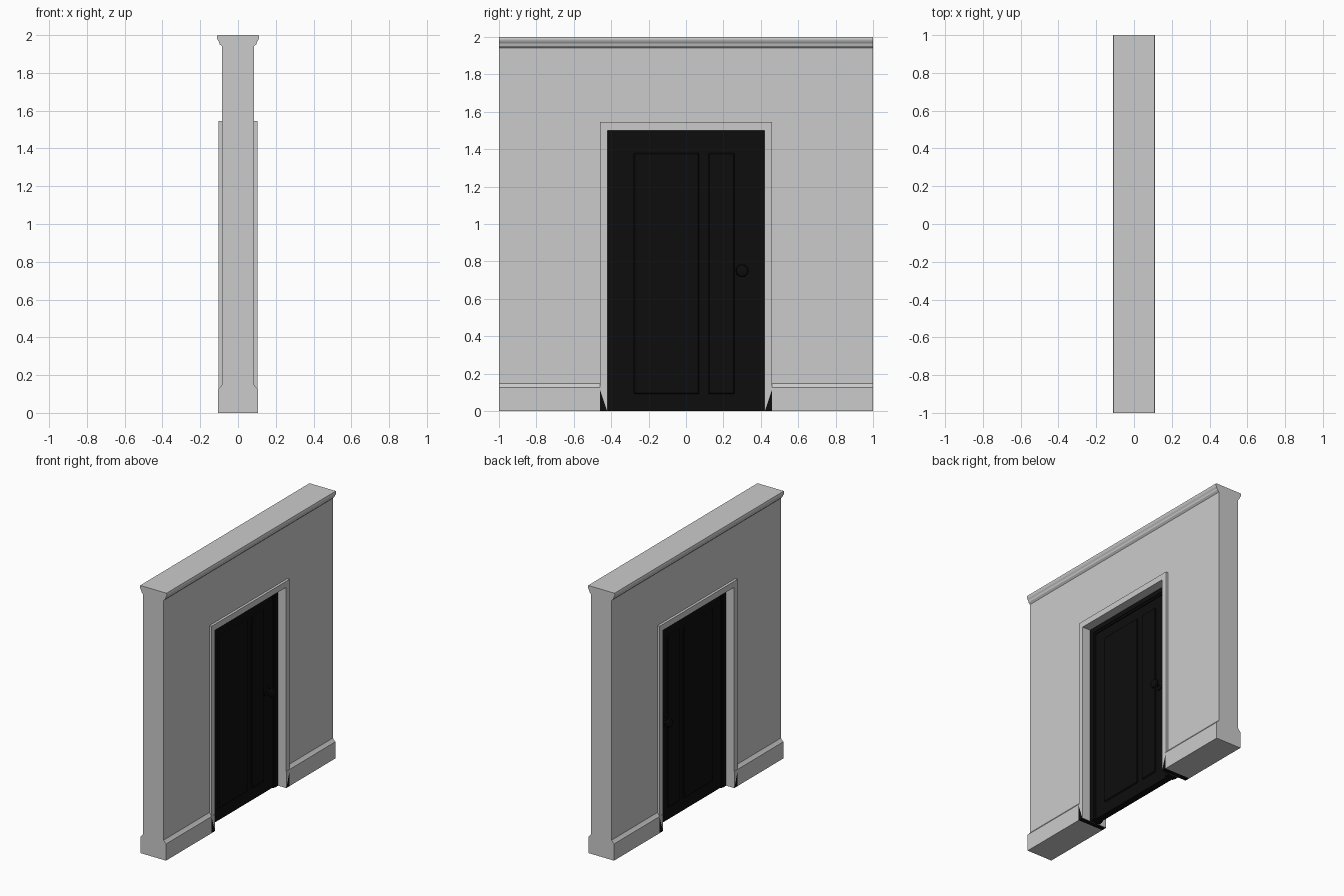
import bpy, bmesh, math
from mathutils import Matrix

if "Cube" in bpy.data.objects:
    bpy.data.objects.remove(bpy.data.objects["Cube"])

black = bpy.data.materials.new("black_paint")
black.diffuse_color = (0.004, 0.004, 0.004, 1)
black.use_nodes = True
black.node_tree.nodes["Principled BSDF"].inputs["Base Color"].default_value = black.diffuse_color


def make_object(name, bm, mat=None):
    bmesh.ops.recalc_face_normals(bm, faces=bm.faces)
    me = bpy.data.meshes.new(name)
    bm.to_mesh(me)
    bm.free()
    ob = bpy.data.objects.new(name, me)
    bpy.context.collection.objects.link(ob)
    if mat:
        me.materials.append(mat)
    return ob


def prism(name, pts, axis, a, b, mat=None):
    """Extrude a profile (other axis, z) along x or y from a to b."""
    bm = bmesh.new()
    place = (lambda p: (a, p[0], p[1])) if axis == 'x' else (lambda p: (p[0], a, p[1]))
    f = bm.faces.new([bm.verts.new(place(p)) for p in pts])
    ext = bmesh.ops.extrude_face_region(bm, geom=[f])
    vs = [v for v in ext["geom"] if isinstance(v, bmesh.types.BMVert)]
    d = (b - a, 0, 0) if axis == 'x' else (0, b - a, 0)
    bmesh.ops.translate(bm, verts=vs, vec=d)
    return make_object(name, bm, mat)


def rect(y0, y1, z0, z1):
    return [(y0, z0), (y1, z0), (y1, z1), (y0, z1)]


def portal(w_out, z_out, w_in, z_in):
    return [(-w_out, 0), (-w_out, z_out), (w_out, z_out), (w_out, 0),
            (w_in, 0), (w_in, z_in), (-w_in, z_in), (-w_in, 0)]


def boolean(ob, tool, op):
    m = ob.modifiers.new("bool", 'BOOLEAN')
    m.operation, m.object, m.solver = op, tool, 'EXACT'
    bpy.context.view_layer.objects.active = ob
    bpy.ops.object.modifier_apply(modifier=m.name)
    bpy.data.objects.remove(tool)


# wall with skirting and crown moulding in one profile
half = [(0.105, 0), (0.105, 0.125), (0.098, 0.132), (0.085, 0.148), (0.085, 1.94),
        (0.098, 1.953), (0.101, 1.965), (0.108, 1.975), (0.112, 1.987), (0.109, 2.0)]
wall = prism("wall", half + [(-x, z) for x, z in reversed(half)], 'y', -1, 1)

# door casing joined on, then the doorway cut
boolean(wall, prism("door_casing", rect(-0.46, 0.46, -0.05, 1.545), 'x', -0.104, 0.104), 'UNION')
boolean(wall, prism("doorway", rect(-0.42, 0.42, -0.1, 1.5), 'x', -0.3, 0.3), 'DIFFERENCE')
boolean(wall, prism("floor_trim", rect(-2, 2, -0.2, 0), 'x', -0.3, 0.3), 'DIFFERENCE')

# dark wedges at the feet of the casing
for s, side in ((1, "right"), (-1, "left")):
    tri = [(s * 0.46, 0), (s * 0.46, 0.115), (s * 0.422, 0)]
    boolean(wall, prism("wedge_cut", tri, 'x', -0.2, 0.2), 'DIFFERENCE')
    prism("casing_foot_" + side, tri, 'x', -0.105, 0.105, black)

# door frame, stop and leaf
prism("door_frame", portal(0.42, 1.5, 0.385, 1.465), 'x', -0.038, 0.038, black)
prism("door_stop", portal(0.385, 1.465, 0.37, 1.45), 'x', -0.033, 0.033, black)
prism("door_leaf", rect(-0.37, 0.37, 0, 1.45), 'x', -0.025, 0.025, black)

# bevelled raised panels on both faces
for y0, y1, label in ((-0.28, 0.07, "wide"), (0.12, 0.26, "narrow")):
    p = prism("door_panel_" + label, rect(y0, y1, 0.09, 1.38), 'x', -0.033, 0.033, black)
    b = p.modifiers.new("bevel", 'BEVEL')
    b.width, b.segments = 0.006, 1

# door knobs: lathed by stacking cones along x
knob = [(0.022, 0.035), (0.032, 0.033), (0.036, 0.012), (0.055, 0.012),
        (0.06, 0.026), (0.07, 0.034), (0.08, 0.03), (0.086, 0.015)]
for s, side in ((1, "right"), (-1, "left")):
    bm = bmesh.new()
    n = 24
    rings = [[bm.verts.new((s * x, 0.3 + r * math.cos(2 * math.pi * i / n),
                            0.75 + r * math.sin(2 * math.pi * i / n))) for i in range(n)]
             for x, r in knob]
    for a, b in zip(rings, rings[1:]):
        for i in range(n):
            j = (i + 1) % n
            bm.faces.new((a[i], a[j], b[j], b[i]))
    bm.faces.new(rings[0])
    bm.faces.new(rings[-1])
    ob = make_object("door_knob_" + side, bm, black)
    bpy.ops.object.select_all(action='DESELECT')
    ob.select_set(True)
    bpy.context.view_layer.objects.active = ob
    bpy.ops.object.shade_smooth_by_angle(angle=math.radians(40))
